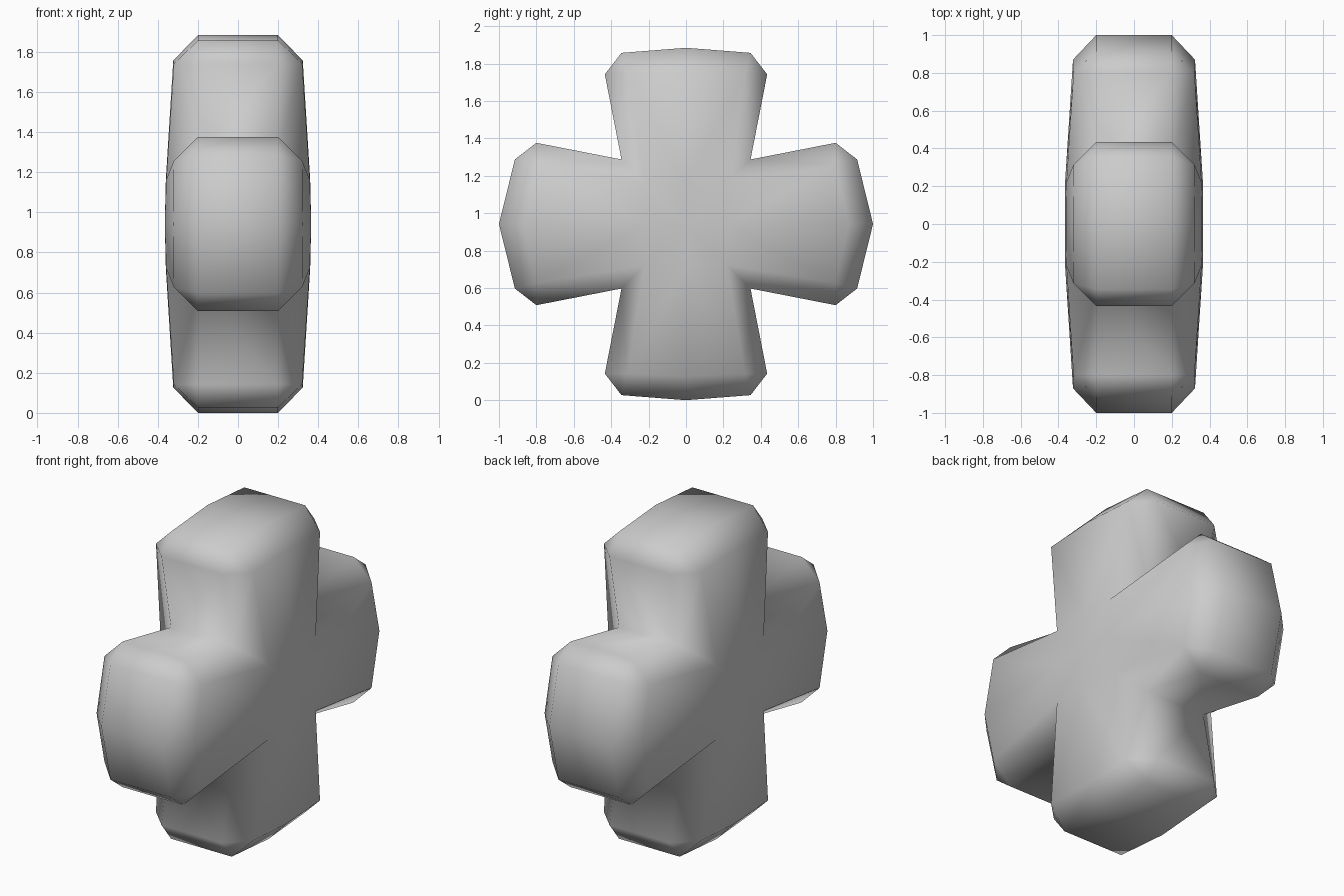
import bpy
import bmesh

cube = bpy.data.objects.get("Cube")
if cube:
    bpy.data.objects.remove(cube, do_unlink=True)

CENTRE_Z = 0.942

grey = bpy.data.materials.new("plain_grey")
grey.use_nodes = True
colour = (0.6, 0.6, 0.6, 1)
grey.diffuse_color = colour
grey.node_tree.nodes["Principled BSDF"].inputs["Base Color"].default_value = colour

bm = bmesh.new()


def arm_quarter(swap, ridge, side_mid, hub_x):
    """Quarter of one arm: (half thickness, along arm, across arm)."""
    points = {
        "hub": (0.365, 0, 0),
        "hub_mid": (hub_x, 0.22, 0),
        "hub_corner": (0.358, 0.22, 0.22),
        "side_mid": (0.323, side_mid, 0),
        "side": (0.32, 0.8, 0.315),
        "ridge": (0.2, ridge, 0),
        "cap": (0.2, 0.915, 0.345),
        "rim": (0.2, 0.8, 0.434),
        "notch": (0.2, 0.345, 0.345),
    }
    verts = {}
    for sign in (1, -1):
        for name, (x, along, across) in points.items():
            y, z = (across, along) if swap else (along, across)
            verts[name, sign] = bm.verts.new((sign * x, y, z))

    # Side panel and bevels, on both sides
    for s in (1, -1):
        for names in (("hub_mid", "side_mid", "side", "hub_corner"),
                      ("side_mid", "ridge", "cap", "side"),
                      ("side", "cap", "rim"),
                      ("side", "rim", "notch", "hub_corner")):
            bm.faces.new([verts[n, s] for n in names])
    # Strips across the thickness: end, end bevel, flank
    for a, b in (("ridge", "cap"), ("cap", "rim"), ("rim", "notch")):
        bm.faces.new((verts[a, 1], verts[a, -1], verts[b, -1], verts[b, 1]))
    return verts


level = arm_quarter(False, 1.0, 0.87, 0.365)
upright = arm_quarter(True, 0.942, 0.815, 0.36)

# Hub panels joining the two arms
for s in (1, -1):
    bm.faces.new((level["hub", s], level["hub_mid", s],
                  level["hub_corner", s], upright["hub_mid", s]))

# Mirror the quarter to the other arms, then weld
for axis in (1, 2):
    copy = bmesh.ops.duplicate(bm, geom=bm.verts[:] + bm.edges[:] + bm.faces[:])
    for item in copy["geom"]:
        if isinstance(item, bmesh.types.BMVert):
            item.co[axis] *= -1
loose = [v for v in bm.verts if not v.link_faces]
bmesh.ops.delete(bm, geom=loose, context="VERTS")
bmesh.ops.remove_doubles(bm, verts=bm.verts[:], dist=0.001)
bmesh.ops.recalc_face_normals(bm, faces=bm.faces[:])
for face in bm.faces:
    face.smooth = True

mesh = bpy.data.meshes.new("cross_body")
bm.to_mesh(mesh)
bm.free()
mesh.materials.append(grey)
body = bpy.data.objects.new("cross_body", mesh)
body.location.z = CENTRE_Z
bpy.context.collection.objects.link(body)
